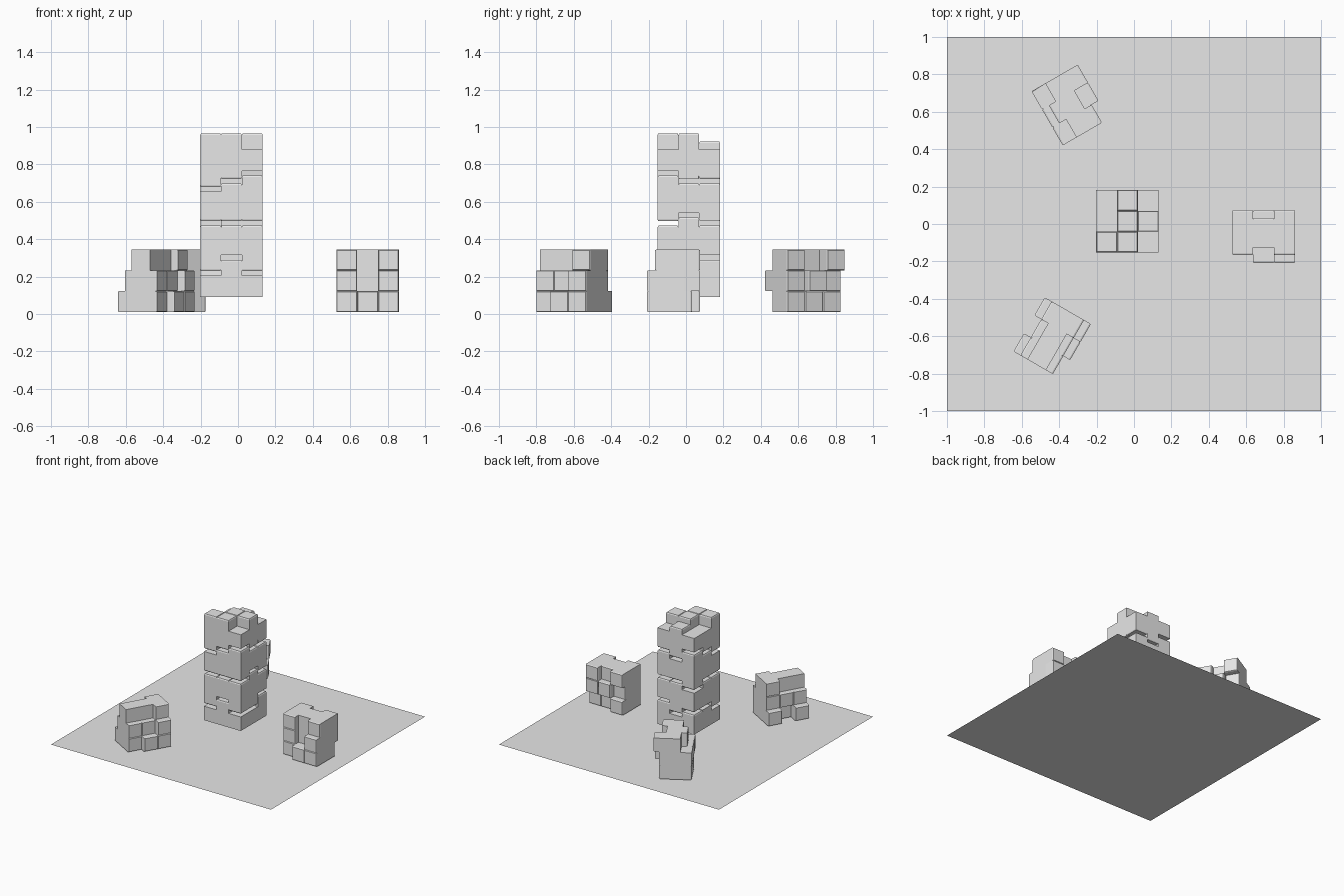
import bpy, bmesh
from math import radians
from mathutils import Matrix, Vector

old = bpy.data.objects.get("Cube")
if old:
    bpy.data.objects.remove(old, do_unlink=True)

CELL = 0.1113     # width of one grid cell
BODY = 0.115      # solid core thickness
STEP = 0.0425     # height of one stud level
RIM = 0.008       # chamfer height on each stud
TAPER = 0.93      # stud end size after chamfer

stone = bpy.data.materials.new("light grey stone")
stone.use_nodes = True
stone.diffuse_color = (0.8, 0.8, 0.8, 1)
stone.node_tree.nodes["Principled BSDF"].inputs["Base Color"].default_value = (0.8, 0.8, 0.8, 1)


def finish(bm, name, matrix=Matrix()):
    mesh = bpy.data.meshes.new(name)
    bm.to_mesh(mesh)
    bm.free()
    mesh.materials.append(stone)
    obj = bpy.data.objects.new(name, mesh)
    obj.matrix_world = matrix
    bpy.context.collection.objects.link(obj)
    return obj


def raise_face(bm, face, direction, distance):
    """Push one face out on its own, leaving side walls behind."""
    new = bmesh.ops.extrude_discrete_faces(bm, faces=[face])["faces"][0]
    bmesh.ops.translate(bm, verts=new.verts[:], vec=direction * distance)
    return new


def puzzle_block(name, upper, lower, matrix):
    """3x3 slab with stud levels on both ends; rows run along local +y."""
    bm = bmesh.new()
    bmesh.ops.create_cube(bm, size=1)
    bmesh.ops.subdivide_edges(bm, edges=bm.edges[:], cuts=2, use_grid_fill=True)
    bmesh.ops.scale(bm, verts=bm.verts[:], vec=(3 * CELL, 3 * CELL, BODY))
    bm.normal_update()
    ends = [f for f in bm.faces if abs(f.normal.z) > 0.9]
    jobs = []
    for f in ends:
        c = f.calc_center_median()
        col, row = round(c.x / CELL) + 1, round(c.y / CELL) + 1
        rows = upper if f.normal.z > 0 else lower
        jobs.append((f, Vector((0, 0, 1 if f.normal.z > 0 else -1)), int(rows[row][col])))
    for face, direction, level in jobs:
        if level:
            face = raise_face(bm, face, direction, level * STEP - RIM)
            face = raise_face(bm, face, direction, RIM)
            c = face.calc_center_median()
            for v in face.verts:
                v.co = c + (v.co - c) * TAPER
    bmesh.ops.dissolve_limit(bm, angle_limit=radians(1), verts=bm.verts[:], edges=bm.edges[:])
    return finish(bm, name, matrix)


def opposite(rows):
    """Sockets that mate with the given studs."""
    return ["".join(str(2 - int(n)) for n in row) for row in rows]


# Flat ground sheet
bm = bmesh.new()
bmesh.ops.create_grid(bm, x_segments=1, y_segments=1, size=1)
finish(bm, "ground_sheet")

# Tower of four interlocking blocks, studs listed front row to back row
flat = ["000", "000", "000"]
joints = [
    ["020", "110", "102"],
    ["111", "102", "011"],
    ["012", "101", "201"],
    ["220", "022", "010"],
]
below = flat
for i, studs in enumerate(joints):
    z = 0.09 + BODY / 2 + i * 0.225
    puzzle_block(f"tower_block_{i + 1}", studs, below, Matrix.Translation((-0.035, 0.015, z)))
    below = opposite(studs)

# Three blocks lying on their sides, rows listed bottom to top
lying = [
    ("left_block", (0.693, -0.067), 0, ["122", "102", "101"], ["211", "122", "212"]),
    ("back_block", (-0.341, 0.636), 120, ["111", "121", "102"], ["022", "222", "010"]),
    ("front_block", (-0.437, -0.608), 60, ["122", "112", "001"], ["202", "111", "001"]),
]
for name, (x, y), turn, front, back in lying:
    place = (Matrix.Translation((x, y, 0.178))
             @ Matrix.Rotation(radians(turn), 4, "Z")
             @ Matrix.Rotation(radians(90), 4, "X"))
    puzzle_block(name, front, back, place)
